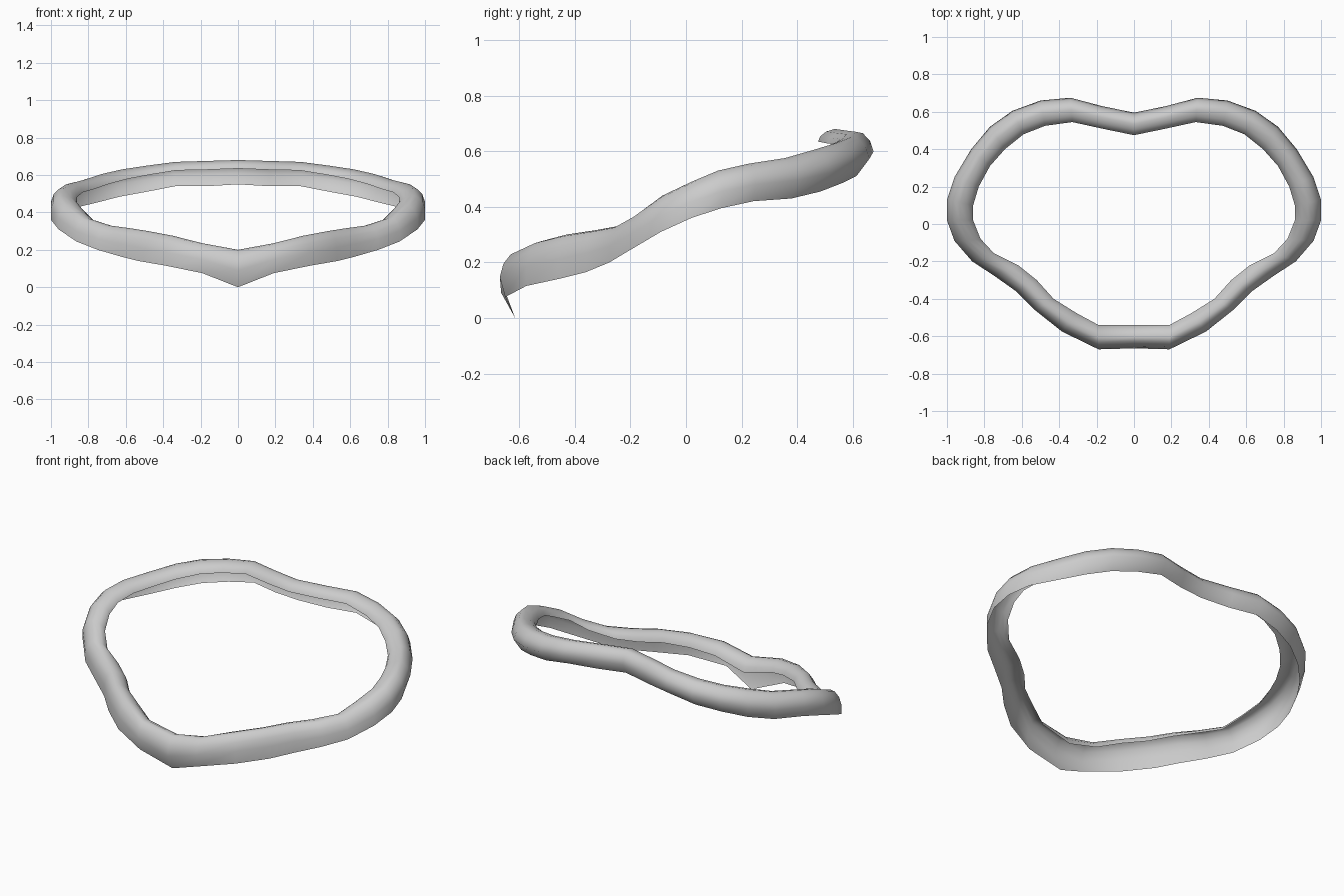
import bpy, bmesh, math

# Half of the band, front to back:
# outer x, outer y, inner x, inner y, bottom z, top z, inset of the bottom edge
STATIONS = [
    (0.00, -0.665, 0.00, -0.54, 0.00, 0.20, 0.40),
    (0.19, -0.67, 0.19, -0.54, 0.075, 0.235, 0.15),
    (0.385, -0.575, 0.31, -0.475, 0.115, 0.275, 0.0),
    (0.53, -0.46, 0.43, -0.40, 0.14, 0.30, 0.0),
    (0.63, -0.36, 0.52, -0.30, 0.165, 0.315, 0.0),
    (0.75, -0.275, 0.62, -0.22, 0.20, 0.33, 0.0),
    (0.865, -0.20, 0.75, -0.155, 0.245, 0.37, 0.0),
    (0.96, -0.09, 0.82, -0.08, 0.31, 0.44, 0.0),
    (1.00, 0.02, 0.86, 0.02, 0.36, 0.49, 0.0),
    (1.00, 0.13, 0.86, 0.10, 0.395, 0.53, 0.08),
    (0.96, 0.25, 0.83, 0.20, 0.42, 0.555, 0.15),
    (0.87, 0.40, 0.77, 0.31, 0.43, 0.575, 0.22),
    (0.77, 0.52, 0.69, 0.40, 0.455, 0.605, 0.30),
    (0.65, 0.605, 0.59, 0.48, 0.485, 0.63, 0.35),
    (0.50, 0.66, 0.475, 0.525, 0.51, 0.65, 0.35),
    (0.34, 0.675, 0.33, 0.545, 0.54, 0.67, 0.35),
    (0.17, 0.63, 0.17, 0.51, 0.54, 0.675, 0.30),
    (0.00, 0.595, 0.00, 0.475, 0.55, 0.68, 0.25),
]
# Arched section above the bottom edge: (outer-to-inner, bottom-to-top)
ARCH = [(0.0, 0.45), (0.10, 0.75), (0.30, 0.96), (0.50, 1.0),
        (0.75, 0.93), (0.93, 0.80), (1.0, 0.65)]


def section(bm, station, side):
    ox, oy, ix, iy, zb, zt, inset = station
    return [bm.verts.new((side * (ox + (ix - ox) * t), oy + (iy - oy) * t,
                          zb + (zt - zb) * s))
            for t, s in [(inset, 0.0)] + ARCH]


# Closed loop of sections: right half forward, left half back
bm = bmesh.new()
rings = [section(bm, st, 1) for st in STATIONS]
rings += [section(bm, st, -1) for st in reversed(STATIONS[1:-1])]
for i, a in enumerate(rings):
    b = rings[(i + 1) % len(rings)]
    for j in range(len(ARCH)):
        bm.faces.new((a[j], b[j], b[j + 1], a[j + 1]))

mesh = bpy.data.meshes.new("curved_band")
bm.to_mesh(mesh)
bm.free()
band = bpy.data.objects.new("curved_band", mesh)
bpy.context.collection.objects.link(band)

# Plain grey surface
grey = bpy.data.materials.new("light_grey")
grey.diffuse_color = (0.6, 0.6, 0.6, 1)
mesh.materials.append(grey)

bpy.context.view_layer.objects.active = band
band.select_set(True)
bpy.ops.object.shade_smooth_by_angle(angle=math.radians(60))
